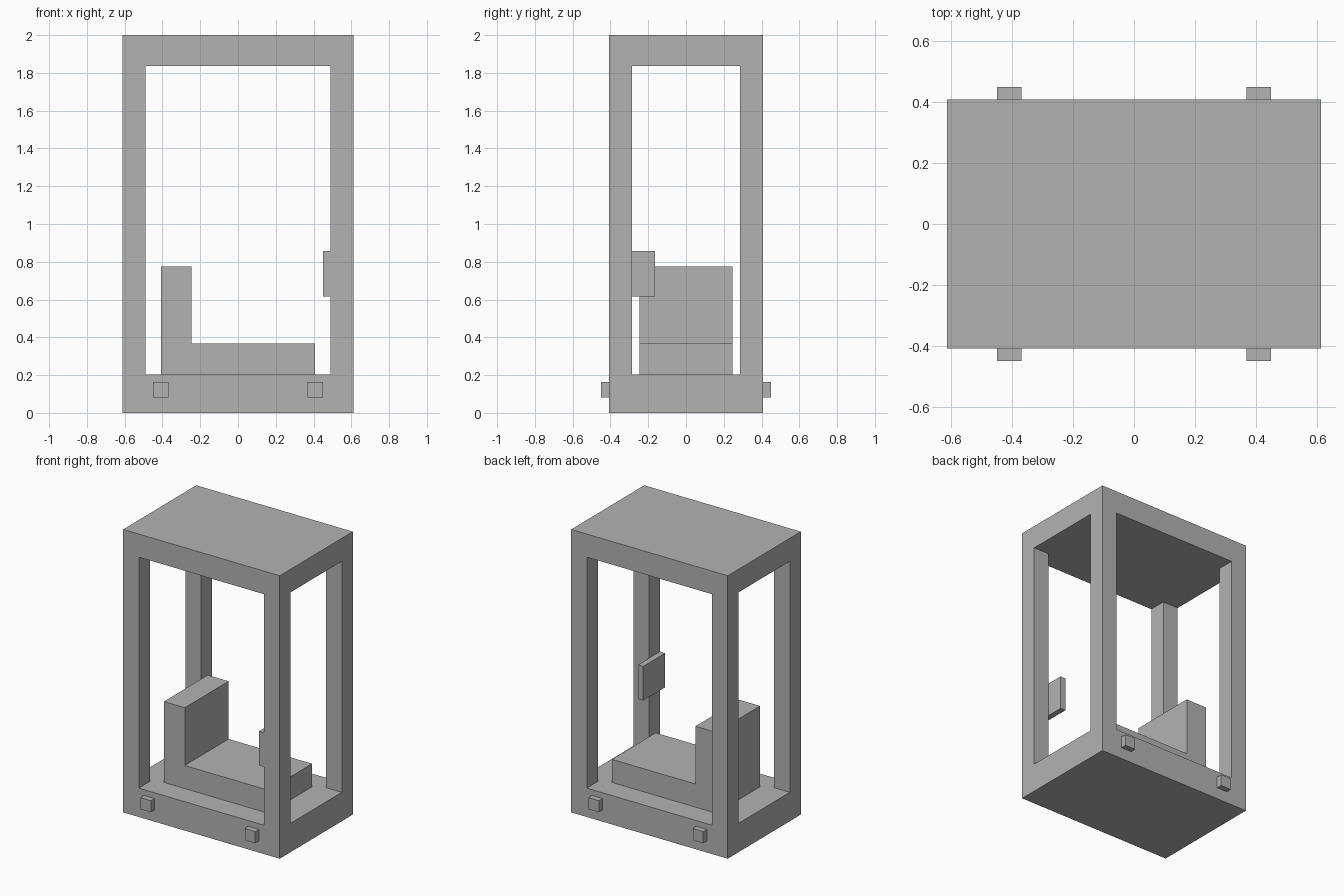
import bpy
import bmesh
from mathutils import Vector

default_cube = bpy.data.objects.get("Cube")
if default_cube:
    bpy.data.objects.remove(default_cube, do_unlink=True)

# One plain grey for the whole model
GREY = (0.45, 0.45, 0.45, 1.0)
grey = bpy.data.materials.new("plain grey")
grey.use_nodes = True
grey.diffuse_color = GREY
grey.node_tree.nodes["Principled BSDF"].inputs["Base Color"].default_value = GREY

U = 2 / 4.9                       # design unit
W, D, H = 1.5 * U, U, 2.0         # half width, half depth, height
POST, FLOOR, ROOF = 0.3 * U, 0.5 * U, 0.4 * U


def prism(name, profile, offset):
    """Closed solid made by extruding a flat profile along an offset."""
    bm = bmesh.new()
    face = bm.faces.new([bm.verts.new(p) for p in profile])
    moved = bmesh.ops.extrude_face_region(bm, geom=[face], use_keep_orig=True)["geom"]
    verts = [g for g in moved if isinstance(g, bmesh.types.BMVert)]
    bmesh.ops.translate(bm, verts=verts, vec=Vector(offset))
    bmesh.ops.recalc_face_normals(bm, faces=bm.faces)
    mesh = bpy.data.meshes.new(name)
    bm.to_mesh(mesh)
    bm.free()
    mesh.materials.append(grey)
    obj = bpy.data.objects.new(name, mesh)
    bpy.context.collection.objects.link(obj)
    return obj


def box(name, low, high):
    (x0, y0, z0), (x1, y1, z1) = low, high
    base = [(x0, y0, z0), (x1, y0, z0), (x1, y1, z0), (x0, y1, z0)]
    return prism(name, base, (0, 0, z1 - z0))


# Cabin frame: a block with a cross-shaped void, leaving floor, roof and posts
frame = box("cabin_frame", (-W, -D, 0), (W, D, H))
a, b = W - POST, D - POST         # inner faces of the posts
p, q = W + POST, D + POST         # void reaches past the outer walls
cross = [(p, b), (a, b), (a, q), (-a, q), (-a, b), (-p, b),
         (-p, -b), (-a, -b), (-a, -q), (a, -q), (a, -b), (p, -b)]
void = prism("opening_cutter", [(x, y, FLOOR) for x, y in cross],
             (0, 0, H - ROOF - FLOOR))
void.hide_render = True
cut = frame.modifiers.new("openings", 'BOOLEAN')
cut.operation = 'DIFFERENCE'
cut.solver = 'EXACT'
cut.object = void
bpy.context.view_layer.objects.active = frame
bpy.ops.object.modifier_apply(modifier=cut.name)
bpy.data.objects.remove(void, do_unlink=True)

# Bench seat with upright back, as one L-shaped profile
seat_profile = [(-1, 0.5), (1, 0.5), (1, 0.9), (-0.6, 0.9), (-0.6, 1.9), (-1, 1.9)]
prism("seat", [(x * U, -0.6 * U, z * U) for x, z in seat_profile], (0, 1.2 * U, 0))

# Control panel on the inner face of the front left post
box("control_panel", (a - 0.1 * U, -D, 1.51 * U), (a, -D + 0.6 * U, 2.1 * U))

# Small lugs on the front and back of the base
for side, sx in (("right", -1), ("left", 1)):
    for end, sy in (("front", -1), ("back", 1)):
        y0, y1 = sorted((sy * D, sy * (D + 0.1 * U)))
        box(f"{end}_{side}_lug", (sx * U - 0.1 * U, y0, 0.2 * U),
            (sx * U + 0.1 * U, y1, 0.4 * U))
